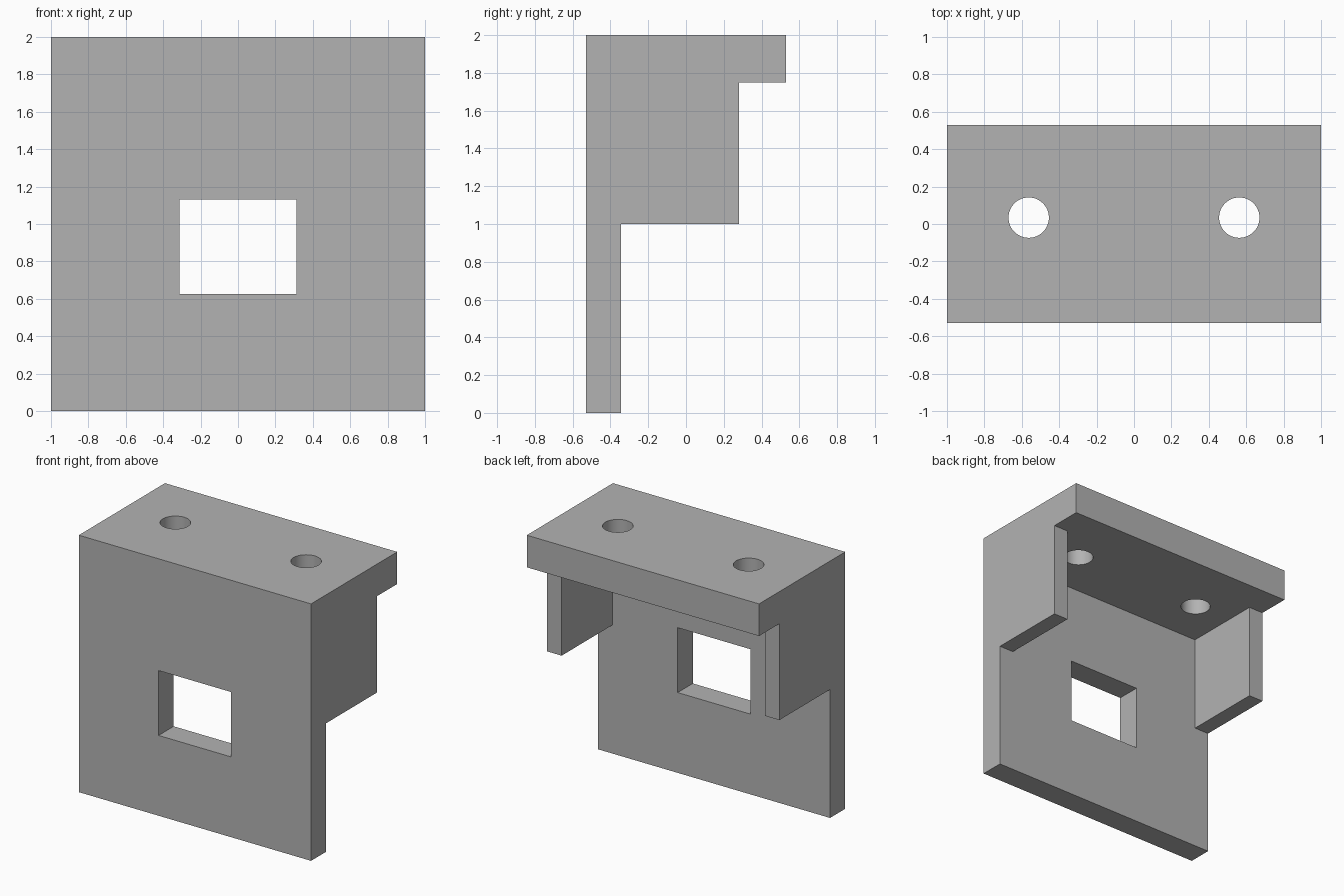
import bpy, bmesh
from mathutils import Matrix, Vector

default = bpy.data.objects.get("Cube")
if default:
    bpy.data.objects.remove(default, do_unlink=True)

# Single grey material
grey = bpy.data.materials.new("plain_grey")
grey.use_nodes = True
colour = (0.45, 0.45, 0.45, 1)
grey.diffuse_color = colour
grey.node_tree.nodes["Principled BSDF"].inputs["Base Color"].default_value = colour

HALF_DEPTH = 0.53
PLATE_BACK = -0.344
CHEEK_BACK = 0.28
SHELF_BOTTOM = 1.75


def add_object(name, bm):
    bmesh.ops.recalc_face_normals(bm, faces=bm.faces)
    mesh = bpy.data.meshes.new(name)
    bm.to_mesh(mesh)
    bm.free()
    mesh.materials.append(grey)
    obj = bpy.data.objects.new(name, mesh)
    bpy.context.collection.objects.link(obj)
    return obj


def box(name, low, high):
    low, high = Vector(low), Vector(high)
    bm = bmesh.new()
    place = Matrix.Translation((low + high) / 2) @ Matrix.Diagonal((*(high - low), 1))
    bmesh.ops.create_cube(bm, size=1, matrix=place)
    return add_object(name, bm)


def drill(name, x, y, radius):
    bm = bmesh.new()
    bmesh.ops.create_cone(bm, cap_ends=True, segments=48, radius1=radius, radius2=radius,
                          depth=1, matrix=Matrix.Translation((x, y, 2)))
    return add_object(name, bm)


def cut(target, cutter):
    cutter.hide_render = True
    mod = target.modifiers.new(cutter.name, 'BOOLEAN')
    mod.operation = 'DIFFERENCE'
    mod.solver = 'EXACT'
    mod.object = cutter
    bpy.context.view_layer.objects.active = target
    bpy.ops.object.modifier_apply(modifier=mod.name)
    bpy.data.objects.remove(cutter, do_unlink=True)


# Bracket: side profile (y, z) extruded across the full width
profile = [(-HALF_DEPTH, 0), (PLATE_BACK, 0), (PLATE_BACK, 1), (CHEEK_BACK, 1),
           (CHEEK_BACK, SHELF_BOTTOM), (HALF_DEPTH, SHELF_BOTTOM),
           (HALF_DEPTH, 2), (-HALF_DEPTH, 2)]
bm = bmesh.new()
side = bm.faces.new([bm.verts.new((-1, y, z)) for y, z in profile])
swept = bmesh.ops.extrude_face_region(bm, geom=[side], use_keep_orig=True)["geom"]
bmesh.ops.translate(bm, vec=(2, 0, 0),
                    verts=[v for v in swept if isinstance(v, bmesh.types.BMVert)])
bracket = add_object("mounting_bracket", bm)

# Space between the two side cheeks
cut(bracket, box("inner_space", (-0.875, PLATE_BACK, 0.8), (0.875, 0.7, SHELF_BOTTOM)))

# Window through the front plate
cut(bracket, box("window", (-0.3125, -0.7, 0.625), (0.3125, -0.2, 1.13)))

# Two screw holes through the top shelf
for name, side_x in (("left_hole", 1), ("right_hole", -1)):
    cut(bracket, drill(name, side_x * 0.563, 0.034, 0.108))

# Smooth hole walls with crisp edges
bpy.ops.object.select_all(action='DESELECT')
bracket.select_set(True)
bpy.context.view_layer.objects.active = bracket
bpy.ops.object.shade_smooth_by_angle()
